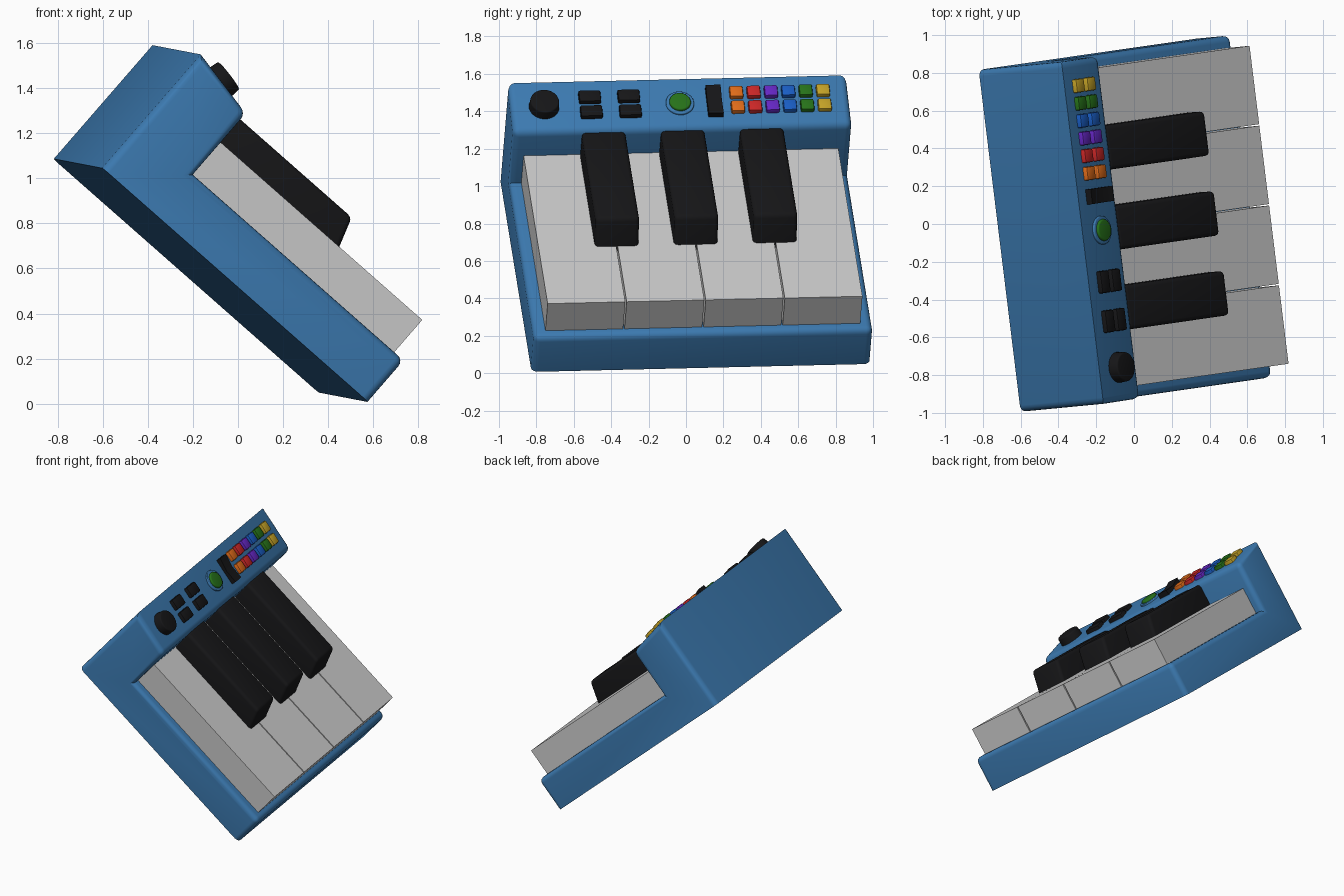
import bpy, bmesh, math
from mathutils import Matrix, Vector

if "Cube" in bpy.data.objects:
    bpy.data.objects.remove(bpy.data.objects["Cube"])

# Instrument frame: u = depth towards player, v = width, w = up from the base
U = Vector((0.746, 0.107, -0.657)).normalized()
V = Vector((-0.127, 0.991, 0.028))
V = (V - U * V.dot(U)).normalized()
W = U.cross(V)
WORLD = Matrix.Translation((-0.60, -0.995, 1.045)) @ Matrix((U, V, W)).transposed().to_4x4()

WIDTH, DEPTH, BASE_H = 1.825, 1.58, 0.245
BACK_H, CONSOLE_D, SLOPE = 0.67, 0.325, 0.2
PANEL = Matrix.Translation((0, 0, BACK_H)) @ Matrix.Rotation(math.atan(SLOPE), 4, 'Y')

COLORS = {
    'blue_shell': (0.045, 0.195, 0.44), 'black': (0.008, 0.008, 0.009),
    'orange': (0.75, 0.15, 0.01), 'red': (0.6, 0.02, 0.02), 'purple': (0.13, 0.02, 0.55),
    'blue': (0.01, 0.11, 0.55), 'green': (0.02, 0.17, 0.01), 'yellow': (0.55, 0.36, 0.02),
}
MATS = {}


def finish(name, bm, color=None, local=Matrix(), smooth=True):
    bmesh.ops.recalc_face_normals(bm, faces=bm.faces)
    me = bpy.data.meshes.new(name)
    bm.to_mesh(me)
    bm.free()
    ob = bpy.data.objects.new(name, me)
    bpy.context.collection.objects.link(ob)
    ob.matrix_world = WORLD @ local
    if color:
        if color not in MATS:
            MATS[color] = bpy.data.materials.new(color)
            MATS[color].diffuse_color = (*COLORS[color], 1)
        me.materials.append(MATS[color])
    if smooth:
        bpy.ops.object.select_all(action='DESELECT')
        ob.select_set(True)
        bpy.context.view_layer.objects.active = ob
        bpy.ops.object.shade_smooth_by_angle(angle=math.radians(35))
    return ob


def extrude_profile(points, v0, v1):
    """Sweep a (u, w) profile across the width."""
    bm = bmesh.new()
    face = bm.faces.new([bm.verts.new((u, v0, w)) for u, w in points])
    new = bmesh.ops.extrude_face_region(bm, geom=[face])['geom']
    bmesh.ops.translate(bm, vec=(0, v1 - v0, 0),
                        verts=[g for g in new if isinstance(g, bmesh.types.BMVert)])
    bmesh.ops.recalc_face_normals(bm, faces=bm.faces)
    return bm


def bevel(bm, edges, r, seg=3):
    bmesh.ops.bevel(bm, geom=edges, offset=r, segments=seg, profile=0.5,
                    affect='EDGES', clamp_overlap=True)


def pad(name, u, v, du, dv, color, h=0.027):
    """Rounded push button sitting on the sloped panel."""
    bm = bmesh.new()
    bmesh.ops.create_cube(bm, size=1)
    bmesh.ops.scale(bm, vec=(du, dv, h + 0.02), verts=bm.verts)
    bevel(bm, [e for e in bm.edges if any(x.co.z > 0 for x in e.verts)], 0.009, 2)
    finish(name, bm, color, PANEL @ Matrix.Translation((u, v, (h - 0.02) / 2)))


def disc(name, u, v, r, h, color, r_top=None, edge=0.008):
    bm = bmesh.new()
    bmesh.ops.create_cone(bm, cap_ends=True, segments=32, radius1=r,
                          radius2=r_top or r, depth=h + 0.02)
    bevel(bm, [e for e in bm.edges if all(x.co.z > 0 for x in e.verts)], edge)
    finish(name, bm, color, PANEL @ Matrix.Translation((u, v, (h - 0.02) / 2)))


# Shell: base and raised console, with a crisp bottom and back-top edge
bm = extrude_profile([(0, 0), (DEPTH, 0), (DEPTH, BASE_H), (CONSOLE_D, BASE_H),
                      (CONSOLE_D, BACK_H - SLOPE * CONSOLE_D), (0, BACK_H)], 0, WIDTH)


def rounded(e):
    a, b = (x.co for x in e.verts)
    if max(a.z, b.z) < 1e-4:
        return False
    across = abs(a.y - b.y) > 0.1
    inner = abs(a.x - CONSOLE_D) < 1e-4 and abs(a.z - BASE_H) < 1e-4
    return not (across and (inner or a.z > BACK_H - 1e-3))


bevel(bm, [e for e in bm.edges if rounded(e)], 0.035, 4)
finish('shell', bm, 'blue_shell')

# White keys
KEY0, PITCH, GAP = 0.061, 0.426, 0.008
for i in range(4):
    v0 = KEY0 + i * PITCH
    bm = extrude_profile([(0.31, 0.22), (1.528, 0.22), (1.528, 0.437), (0.31, 0.437)],
                         v0 + GAP / 2, v0 + PITCH - GAP / 2)
    finish(f'white_key_{i + 1}', bm, smooth=False)

# Black keys, centred on the gaps, with slanted fronts
for i in range(3):
    c = KEY0 + (i + 1) * PITCH
    bm = extrude_profile([(0.315, 0.41), (1.085, 0.41), (1.025, 0.592), (0.315, 0.592)],
                         c - 0.118, c + 0.118)
    bevel(bm, [e for e in bm.edges if any(x.co.z > 0.5 for x in e.verts)
               or all(x.co.x > 1.08 for x in e.verts) is False and
               any(x.co.x > 1.08 for x in e.verts) and any(x.co.z > 0.5 for x in e.verts)], 0.022)
    finish(f'black_key_{i + 1}', bm, 'black')

# Panel controls: knob, four black buttons, round green button in a collar
disc('knob', 0.165, 0.18, 0.083, 0.055, 'black', r_top=0.077)
for i, v in enumerate((0.43, 0.64)):
    for j, u in enumerate((0.115, 0.215)):
        pad(f'function_button_{i}_{j}', u, v, 0.075, 0.118, 'black')
disc('green_collar', 0.165, 0.912, 0.076, 0.012, 'blue_shell', edge=0.005)
disc('green_button', 0.165, 0.912, 0.06, 0.026, 'green', r_top=0.057)

# Rocker switch, dipped in the middle
bm = extrude_profile([(-0.095, -0.02), (0.095, -0.02), (0.095, 0.036),
                      (0, 0.022), (-0.095, 0.036)], -0.04, 0.04)
finish('rocker_switch', bm, 'black', PANEL @ Matrix.Translation((0.165, 1.097, 0)))

# Two rows of coloured pads
for i, color in enumerate(('orange', 'red', 'purple', 'blue', 'green', 'yellow')):
    for j, u in enumerate((0.107, 0.205)):
        pad(f'{color}_pad_{j}', u, 1.22 + i * 0.0935, 0.072, 0.072, color)

for m in bpy.data.materials:
    if m.users and not m.is_grease_pencil:
        m.use_nodes = True
        m.node_tree.nodes["Principled BSDF"].inputs["Base Color"].default_value = m.diffuse_color
